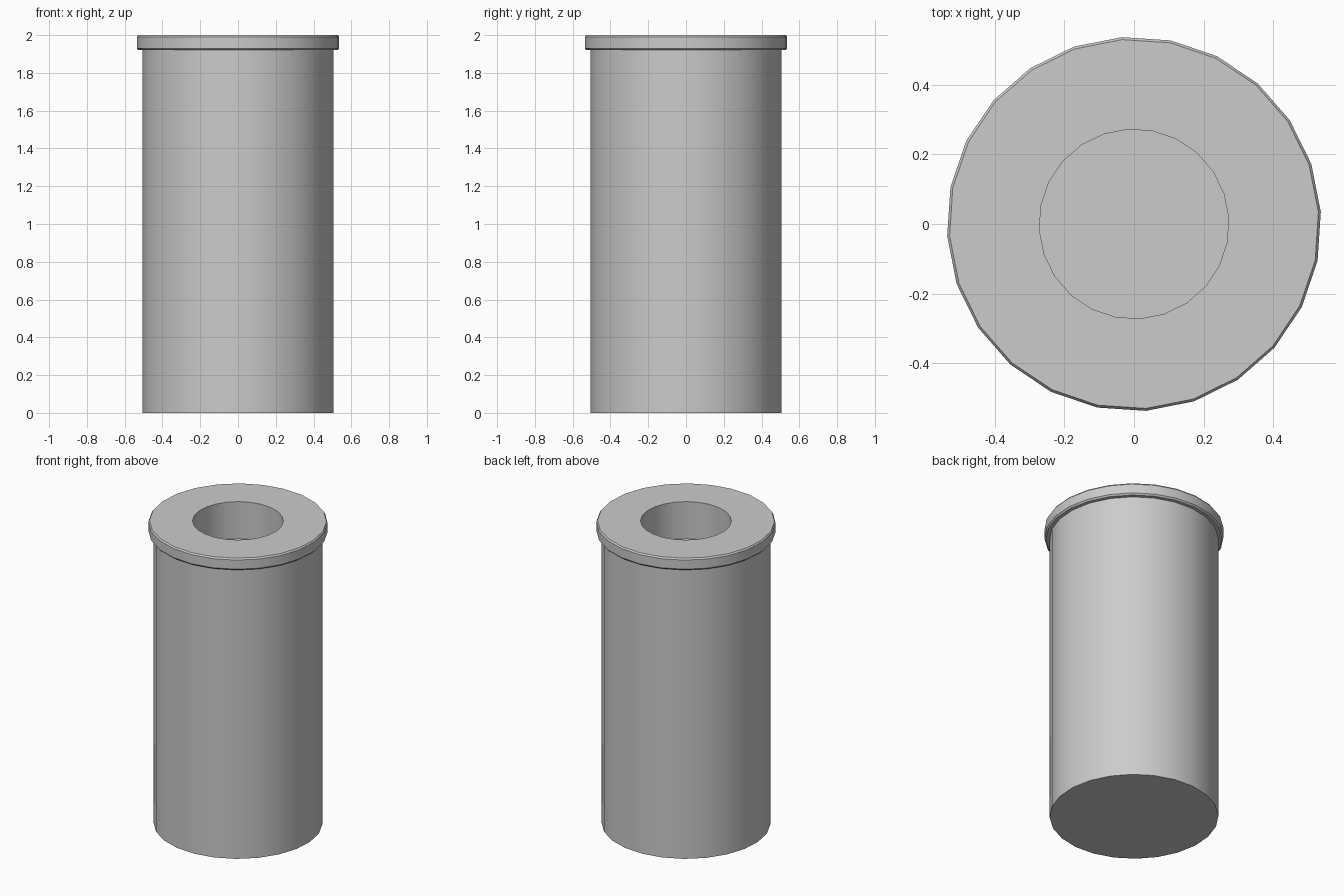
import bpy, bmesh
from math import cos, sin, pi, radians

if "Cube" in bpy.data.objects:
    bpy.data.objects.remove(bpy.data.objects["Cube"])

SIDES = 24
OFFSET = radians(3.7)


def lathe(name, profile):
    """Revolve (radius, z) points around z and cap both ends."""
    bm = bmesh.new()
    rings = []
    for r, z in profile:
        rings.append([bm.verts.new((r * cos(OFFSET + 2 * pi * i / SIDES),
                                    r * sin(OFFSET + 2 * pi * i / SIDES), z))
                      for i in range(SIDES)])
    for a, b in zip(rings, rings[1:]):
        for i in range(SIDES):
            j = (i + 1) % SIDES
            bm.faces.new((a[i], a[j], b[j], b[i]))
    bm.faces.new(rings[0][::-1])
    bm.faces.new(rings[-1])
    bmesh.ops.recalc_face_normals(bm, faces=bm.faces)
    mesh = bpy.data.meshes.new(name)
    bm.to_mesh(mesh)
    bm.free()
    obj = bpy.data.objects.new(name, mesh)
    bpy.context.collection.objects.link(obj)
    bpy.context.view_layer.objects.active = obj
    obj.select_set(True)
    bpy.ops.object.shade_smooth_by_angle(angle=radians(30))
    obj.select_set(False)
    return obj


# Column with a bevelled top lip and a shallow round recess
lathe("lipped_column", [
    (0.506, 0.0), (0.506, 1.92),                                # shaft
    (0.528, 1.92), (0.537, 1.93), (0.537, 1.99), (0.53, 2.0),   # lip
    (0.272, 2.0), (0.272, 1.755),                               # recess
])
